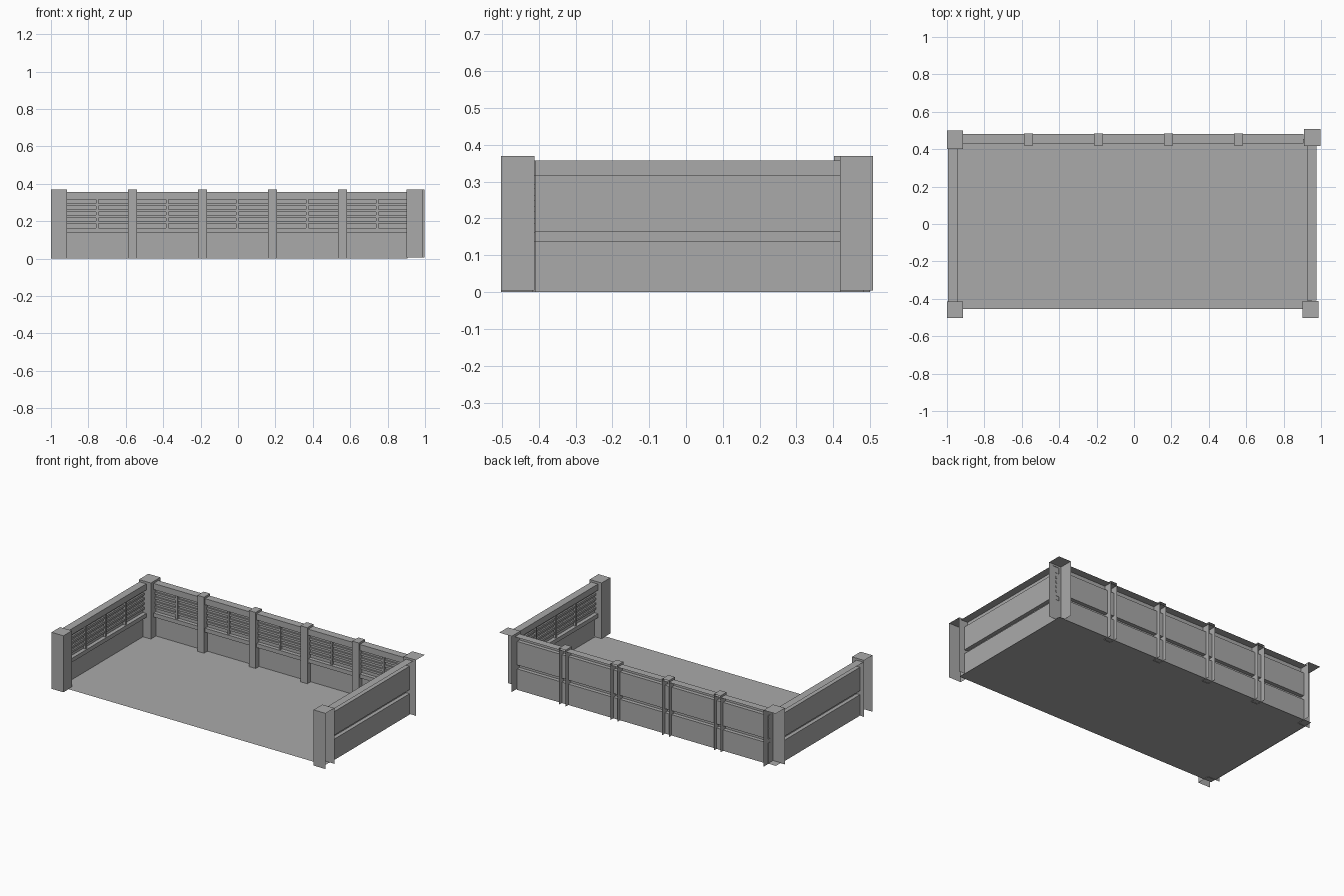
import bpy, bmesh
from mathutils import Vector

cube = bpy.data.objects.get("Cube")
if cube:
    bpy.data.objects.remove(cube, do_unlink=True)

grey = bpy.data.materials.new("plain grey")
grey.use_nodes = True
grey.diffuse_color = (0.4, 0.4, 0.4, 1)
grey.node_tree.nodes["Principled BSDF"].inputs["Base Color"].default_value = (0.4, 0.4, 0.4, 1)

UP = Vector((0, 0, 1))
TOP = 0.37


def finish(bm, name):
    mesh = bpy.data.meshes.new(name)
    bm.to_mesh(mesh)
    bm.free()
    mesh.materials.append(grey)
    obj = bpy.data.objects.new(name, mesh)
    bpy.context.collection.objects.link(obj)
    return obj


def post(name, x0, x1, y0, y1, z0, open_sides):
    """Hollow post: a box without its bottom and its outward sides."""
    bm = bmesh.new()
    bmesh.ops.create_cube(bm, size=1)
    missing = [Vector(s) for s in open_sides] + [-UP]
    gone = [f for f in bm.faces if any(f.normal.dot(m) > 0.9 for m in missing)]
    bmesh.ops.delete(bm, geom=gone, context='FACES')
    for v in bm.verts:
        v.co = Vector((x0 + (x1 - x0) * (v.co.x + 0.5),
                       y0 + (y1 - y0) * (v.co.y + 0.5),
                       z0 + (TOP - z0) * (v.co.z + 0.5)))
    finish(bm, name)


# Wall cross-section: (distance outward from the inner rail face, height)
PROFILE = [(0.025, 0), (0.025, 0.137), (0, 0.137), (0, 0.163), (0.025, 0.163),
           (0.025, 0.317), (0, 0.317), (0, 0.357), (0.05, 0.357)]


def wall(name, start, end, bars):
    """One-sided panelled wall, with slats and short upright bars inside."""
    start, end = Vector((*start, 0)), Vector((*end, 0))
    along = (end - start).normalized()
    length = (end - start).length
    outward = UP.cross(along)

    def at(t, d, z):
        return start + along * t + outward * d + UP * z

    bm = bmesh.new()
    rows = [[bm.verts.new(at(t, d, z)) for d, z in PROFILE] for t in (0, length)]
    for i in range(len(PROFILE) - 1):
        bm.faces.new((rows[0][i], rows[1][i], rows[1][i + 1], rows[0][i + 1]))
    finish(bm, name)

    bm = bmesh.new()

    def strip(t0, t1, d, z0, z1):
        made = bmesh.ops.create_cube(bm, size=1)["verts"]
        for v in made:
            t = t1 if v.co.x > 0 else t0
            depth = 0.024 if v.co.y > 0 else d
            v.co = at(t, depth, z1 if v.co.z > 0 else z0)

    for k in range(4):
        z = 0.187 + k * 0.031
        strip(0, length, 0.014, z, z + 0.014)
    for t in bars:
        strip(t - 0.006, t + 0.006, 0.008, 0.163, 0.317)
    bmesh.ops.recalc_face_normals(bm, faces=bm.faces)
    finish(bm, name + "_slats")


# Floor
bm = bmesh.new()
bm.faces.new([bm.verts.new(p) for p in
              ((-0.97, -0.455, 0.003), (0.95, -0.455, 0.003),
               (0.95, 0.455, 0.003), (-0.97, 0.455, 0.003))])
finish(bm, "floor")

# Walls
wall("back_wall", (-0.915, 0.43), (0.905, 0.43), [0.163 + 0.374 * i for i in range(5)])
side_bars = [0.205, 0.41, 0.615]
wall("right_side_wall", (-0.945, -0.415), (-0.945, 0.4), side_bars)
wall("left_side_wall", (0.925, 0.42), (0.925, -0.41), side_bars)

# Posts along the back wall
for i in range(4):
    x = -0.564 + 0.374 * i
    post("back_post", x - 0.024, x + 0.024, 0.42, 0.483, 0, [(0, 1, 0)])

# Corner posts
post("back_right_corner_post", -1, -0.913, 0.402, 0.5, 0, [(-1, 0, 0), (0, 1, 0)])
post("back_left_corner_post", 0.908, 0.998, 0.418, 0.508, 0.005, [(1, 0, 0), (0, 1, 0)])
post("front_right_corner_post", -1, -0.913, -0.503, -0.415, 0, [(-1, 0, 0)])
post("front_left_corner_post", 0.9, 0.987, -0.503, -0.412, 0.005, [(1, 0, 0)])
